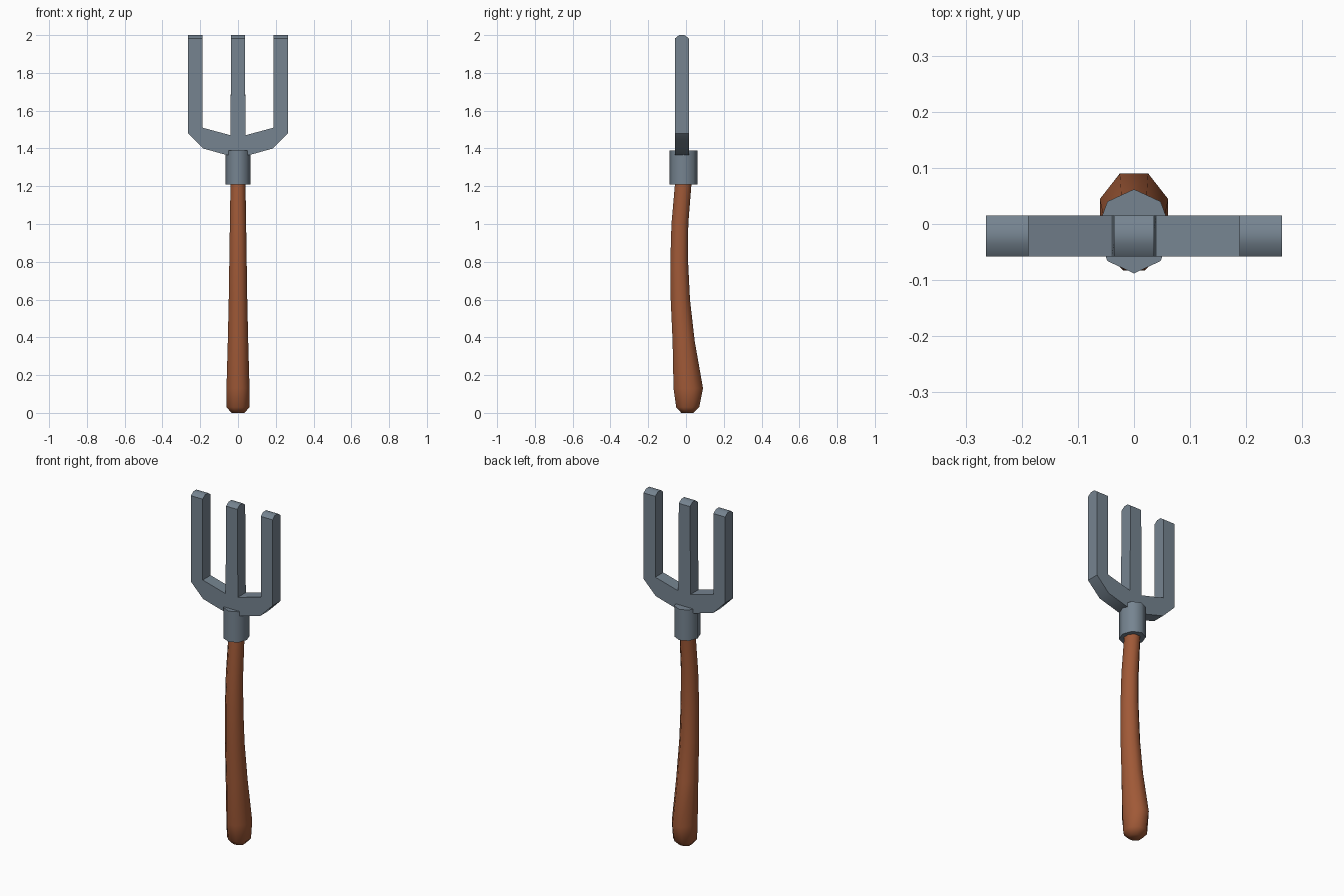
import bpy, math

if "Cube" in bpy.data.objects:
    bpy.data.objects.remove(bpy.data.objects["Cube"])

def material(name, rgb):
    m = bpy.data.materials.new(name)
    m.diffuse_color = (*rgb, 1)
    m.use_nodes = True
    m.node_tree.nodes["Principled BSDF"].inputs["Base Color"].default_value = m.diffuse_color
    return m

steel = material("blue_grey_steel", (0.18, 0.23, 0.28))
wood = material("red_brown_wood", (0.35, 0.10, 0.038))

def loft(name, rings, mat, angle):
    """Skin a list of equal-length point rings and cap both ends."""
    n = len(rings[0])
    verts = [p for r in rings for p in r]
    faces = [(k*n + i, k*n + (i+1) % n, (k+1)*n + (i+1) % n, (k+1)*n + i)
             for k in range(len(rings)-1) for i in range(n)]
    faces += [tuple(reversed(range(n))), tuple(range(len(verts)-n, len(verts)))]
    me = bpy.data.meshes.new(name)
    me.from_pydata(verts, [], faces)
    me.materials.append(mat)
    ob = bpy.data.objects.new(name, me)
    bpy.context.collection.objects.link(ob)
    bpy.ops.object.select_all(action='DESELECT')
    ob.select_set(True)
    bpy.context.view_layer.objects.active = ob
    bpy.ops.object.mode_set(mode='EDIT')
    bpy.ops.mesh.select_all(action='SELECT')
    bpy.ops.mesh.normals_make_consistent(inside=False)
    bpy.ops.object.mode_set(mode='OBJECT')
    bpy.ops.object.shade_smooth_by_angle(angle=math.radians(angle))
    return ob

def octagon(z, half_x, y0, y1, turn=0.0):
    k = 1 / math.cos(turn)
    return [(half_x*k*math.cos(math.pi*i/4 + turn),
             (y0+y1)/2 + (y1-y0)/2*k*math.sin(math.pi*i/4 + turn), z) for i in range(8)]

# Curved wooden handle: height, half width, front and back limits
stations = [(0.005, .035, -.025, .04), (0.03, .06, -.052, .07), (0.13, .061, -.066, .09),
            (0.38, .054, -.071, .046), (0.60, .049, -.081, .021), (0.80, .046, -.083, .011),
            (1.00, .043, -.077, .012), (1.25, .039, -.055, .032)]
stations[0] = (0.0, .035, -.025, .04)
loft("handle", [octagon(*s, turn=math.pi/8) for s in stations], wood, 50)

# Metal collar
loft("collar", [octagon(z, .067, -.088, .062) for z in (1.21, 1.39)], steel, 50)

# Three-pronged head: mirrored outline, with chamfered prong tips
def outline(y, top):
    half = [(.036, top), (.04, 1.47), (.188, 1.51), (.188, top), (.264, top),
            (.264, 1.48), (.185, 1.40), (.06, 1.365)]
    pts = half + [(-x, z) for x, z in reversed(half)]
    return [(x, y, z) for x, z in pts]

loft("fork_head", [outline(-.058, 1.983), outline(-.036, 2.0),
                   outline(-.008, 2.0), outline(.015, 1.983)], steel, 40)
